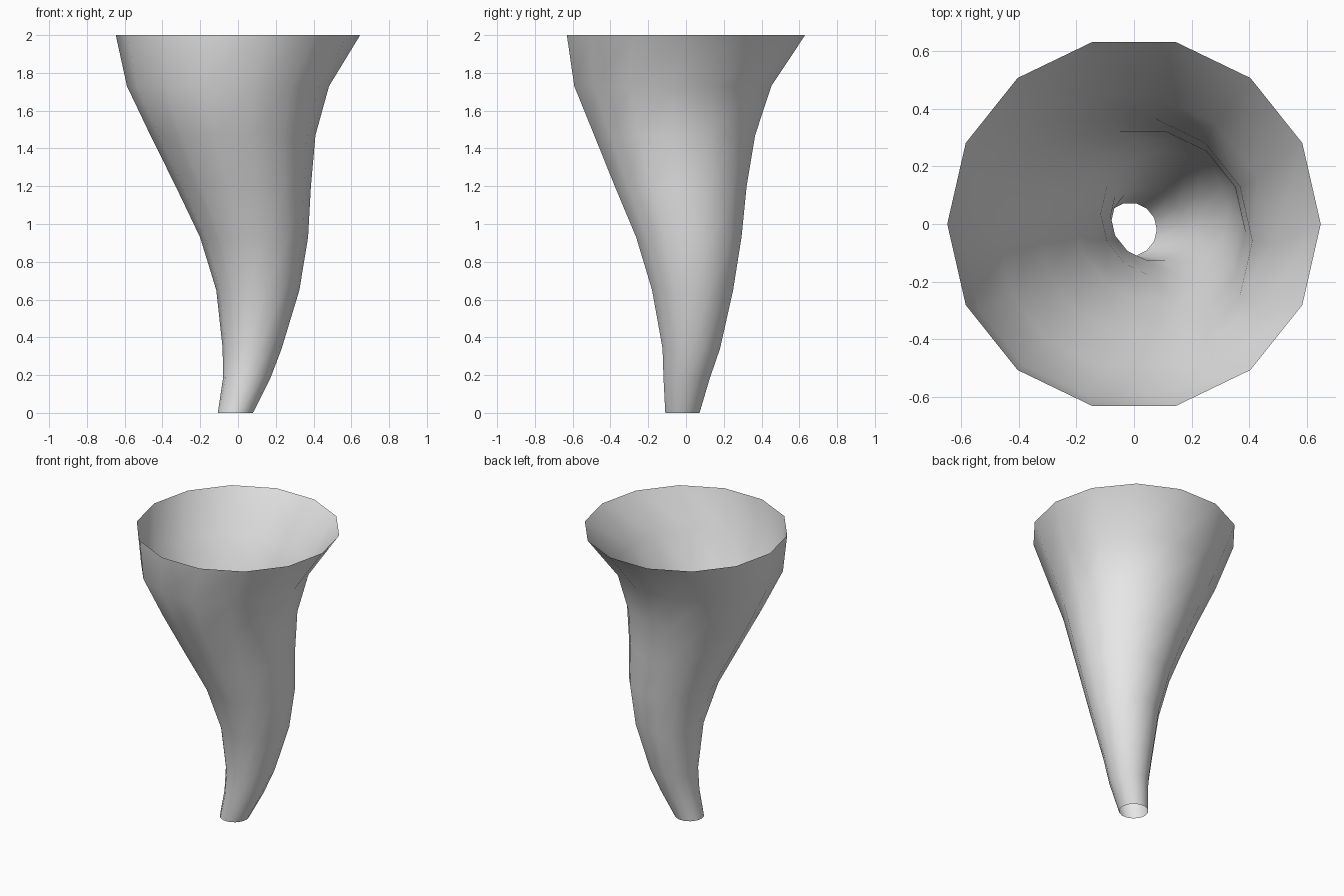
import bpy
import bmesh
from math import cos, sin, tau

cube = bpy.data.objects.get("Cube")
if cube:
    bpy.data.objects.remove(cube, do_unlink=True)

SIDES = 14

# Rings of the curved horn: height, centre x, centre y, radius
RINGS = [
    (0.00, -0.014, -0.019, 0.093),
    (0.18, 0.045, 0.003, 0.125),
    (0.34, 0.075, 0.028, 0.156),
    (0.65, 0.105, 0.035, 0.220),
    (0.93, 0.085, 0.015, 0.286),
    (1.20, 0.028, -0.028, 0.358),
    (1.47, -0.027, -0.060, 0.437),
    (1.73, -0.053, -0.070, 0.535),
    (2.00, 0.000, 0.000, 0.647),
]

# Plain light grey
grey = bpy.data.materials.new("light_grey")
grey.use_nodes = True
grey.diffuse_color = (0.8, 0.8, 0.8, 1)
grey.node_tree.nodes["Principled BSDF"].inputs["Base Color"].default_value = (0.8, 0.8, 0.8, 1)

# Thin open-ended shell lofted through the rings
bm = bmesh.new()
loops = []
for z, cx, cy, r in RINGS:
    loops.append([bm.verts.new((cx + r * cos(tau * i / SIDES),
                                cy + r * sin(tau * i / SIDES), z))
                  for i in range(SIDES)])
for low, high in zip(loops, loops[1:]):
    for i in range(SIDES):
        j = (i + 1) % SIDES
        face = bm.faces.new((low[i], low[j], high[j], high[i]))
        face.smooth = True

mesh = bpy.data.meshes.new("curved_horn")
bm.to_mesh(mesh)
bm.free()
mesh.materials.append(grey)
horn = bpy.data.objects.new("curved_horn", mesh)
bpy.context.collection.objects.link(horn)
